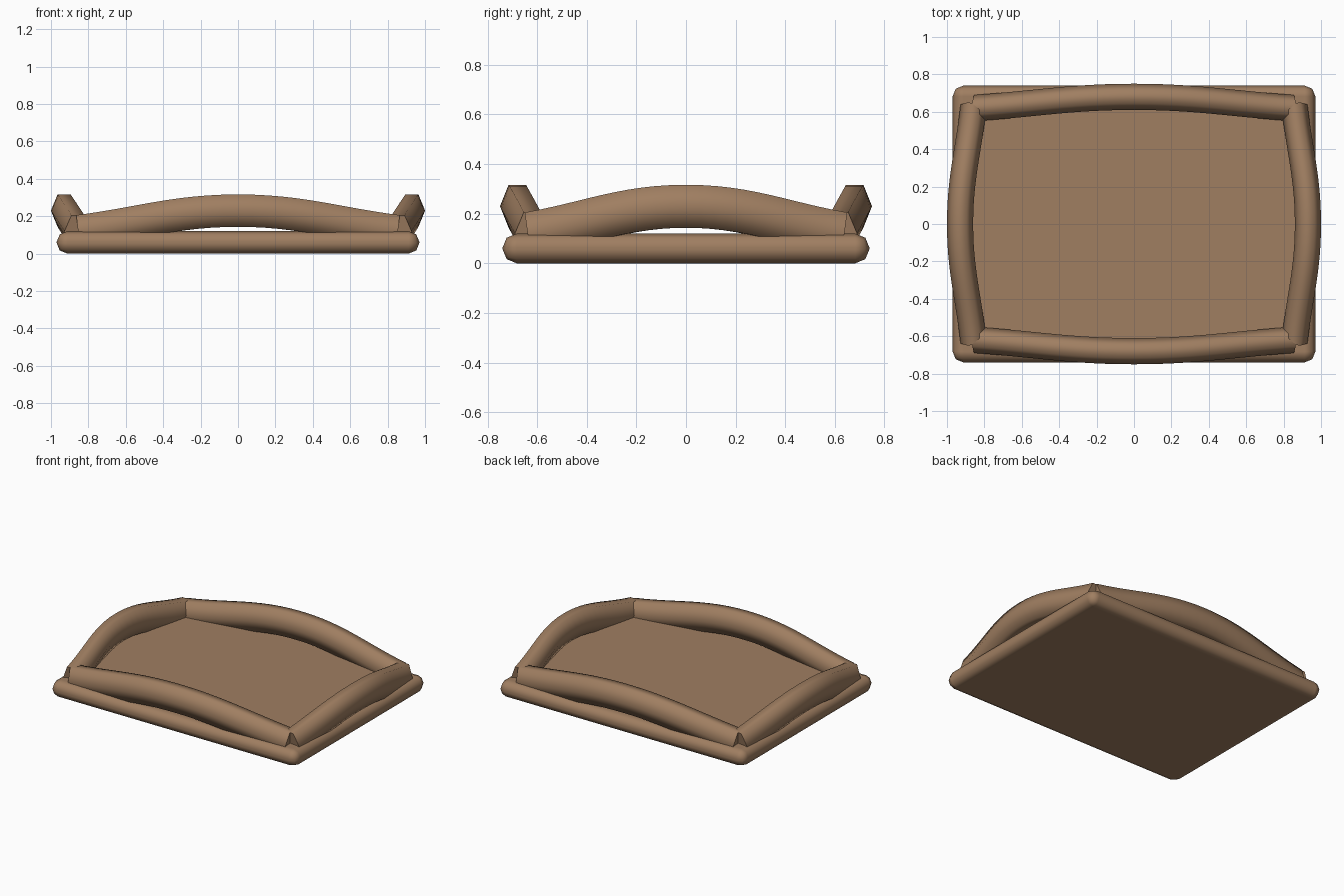
import bpy, bmesh, math
from mathutils import Vector

if "Cube" in bpy.data.objects:
    bpy.data.objects.remove(bpy.data.objects["Cube"])

tan = bpy.data.materials.new("tan_brown")
tan.diffuse_color = (0.35, 0.21, 0.12, 1)
tan.use_nodes = True
tan.node_tree.nodes["Principled BSDF"].inputs["Base Color"].default_value = tan.diffuse_color


def finish(name, bm, angle):
    bmesh.ops.recalc_face_normals(bm, faces=bm.faces[:])
    me = bpy.data.meshes.new(name)
    bm.to_mesh(me)
    bm.free()
    me.materials.append(tan)
    ob = bpy.data.objects.new(name, me)
    bpy.context.collection.objects.link(ob)
    bpy.ops.object.select_all(action='DESELECT')
    ob.select_set(True)
    bpy.context.view_layer.objects.active = ob
    bpy.ops.object.shade_smooth_by_angle(angle=math.radians(angle))
    return ob


def bezier(p0, p1, p2, p3, t):
    s = 1 - t
    return p0*s**3 + p1*3*s*s*t + p2*3*s*t*t + p3*t**3


def bowed_path(half, off_end, off_mid, steps=12):
    """Arched path along x, bowing outward (-y) and upward in the middle."""
    end, mid = Vector((-half, -off_end, 0.12)), Vector((0, -off_mid, 0.23))
    h1 = end + (mid - end) * 0.39
    h2 = mid - Vector((half * 0.39, 0, 0))
    left = [bezier(end, h1, h2, mid, i / steps) for i in range(steps + 1)]
    return left + [Vector((-p.x, p.y, p.z)) for p in reversed(left[:-1])]


def rail(name, half, off_end, off_mid, turn):
    """Six-sided bar swept along the bowed path, then turned about z."""
    path = bowed_path(half, off_end, off_mid)
    bm = bmesh.new()
    rings = []
    for i, p in enumerate(path):
        tangent = (path[min(i + 1, len(path) - 1)] - path[max(i - 1, 0)]).normalized()
        side = Vector((0, 0, 1)).cross(tangent).normalized()
        up = tangent.cross(side)
        rings.append([bm.verts.new(p + side * 0.07 * math.cos(k * math.pi / 3)
                                   + up * 0.1 * math.sin(k * math.pi / 3))
                      for k in range(6)])
    for a, b in zip(rings, rings[1:]):
        for k in range(6):
            n = (k + 1) % 6
            bm.faces.new((a[k], a[n], b[n], b[k]))
    bm.faces.new(rings[0])
    bm.faces.new(rings[-1])
    ob = finish(name, bm, 75)
    ob.rotation_euler.z = turn


# Rounded base slab
bm = bmesh.new()
bmesh.ops.create_cube(bm, size=1)
for v in bm.verts:
    v.co = Vector((v.co.x * 1.94, v.co.y * 1.48, v.co.z * 0.12 + 0.06))
base = finish("base", bm, 50)
bevel = base.modifiers.new("rounding", 'BEVEL')
bevel.width = 0.058
bevel.segments = 2
bevel.harden_normals = True

# Front and back rails, then left and right rails
rail("front_rail", 0.85, 0.62, 0.68, 0)
rail("back_rail", 0.85, 0.62, 0.68, math.pi)
rail("right_rail", 0.63, 0.858, 0.93, math.pi / 2)
rail("left_rail", 0.63, 0.858, 0.93, -math.pi / 2)
